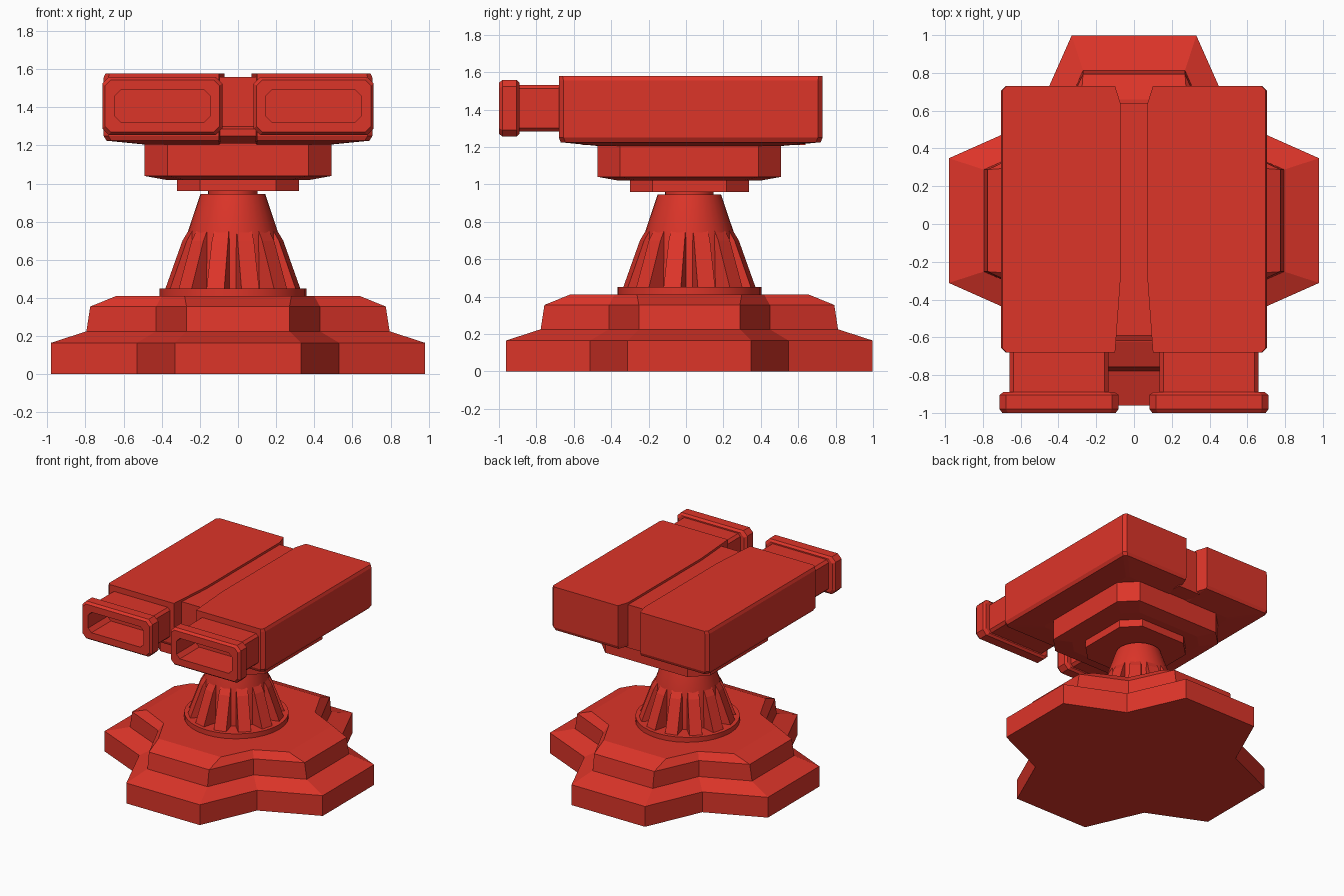
import bpy, bmesh, math

if "Cube" in bpy.data.objects:
    bpy.data.objects.remove(bpy.data.objects["Cube"])

RED = bpy.data.materials.new("red_paint")
RED.diffuse_color = (0.72, 0.035, 0.022, 1)
RED.use_nodes = True
RED.node_tree.nodes["Principled BSDF"].inputs["Base Color"].default_value = RED.diffuse_color
CY = 0.018  # shared y centre of the base and plates


def loft(name, rings, smooth=False):
    """Skin a list of equal-length point rings and cap both ends."""
    bm = bmesh.new()
    vs = [[bm.verts.new(p) for p in ring] for ring in rings]
    n = len(rings[0])
    for a, b in zip(vs, vs[1:]):
        for i in range(n):
            j = (i + 1) % n
            bm.faces.new((a[i], a[j], b[j], b[i]))
    bm.faces.new(vs[0][::-1])
    bm.faces.new(vs[-1])
    bmesh.ops.recalc_face_normals(bm, faces=bm.faces)
    me = bpy.data.meshes.new(name)
    bm.to_mesh(me)
    bm.free()
    me.materials.append(RED)
    ob = bpy.data.objects.new(name, me)
    bpy.context.collection.objects.link(ob)
    if smooth:
        bpy.ops.object.select_all(action='DESELECT')
        ob.select_set(True)
        bpy.context.view_layer.objects.active = ob
        bpy.ops.object.shade_smooth_by_angle(angle=math.radians(30))
    return ob


def cross(tip, half, notch, z):
    """Four-armed footprint: flared arms meeting at notch corners."""
    pts = []
    for k in range(4):
        c, s = round(math.cos(k * math.pi / 2)), round(math.sin(k * math.pi / 2))
        for x, y in ((tip, -half), (tip, half), (notch, notch)):
            pts.append((x * c - y * s, x * s + y * c + CY, z))
    return pts


def chamfered(hx, hy, ch):
    return [(hx, -hy + ch), (hx, hy - ch), (hx - ch, hy), (-hx + ch, hy),
            (-hx, hy - ch), (-hx, -hy + ch), (-hx + ch, -hy), (hx - ch, -hy)]


def plate(hx, hy, ch, z):
    return [(x, y + CY, z) for x, y in chamfered(hx, hy, ch)]


def circle(r, z, n=32):
    return [(NX + r * math.cos(2 * math.pi * i / n),
             CY + r * math.sin(2 * math.pi * i / n), z) for i in range(n)]


# Stepped four-armed base
loft("base", [cross(0.98, 0.33, 0.53, 0), cross(0.98, 0.33, 0.53, 0.165),
              cross(0.795, 0.27, 0.43, 0.225), cross(0.775, 0.27, 0.43, 0.355),
              cross(0.64, 0.28, 0.40, 0.41)])

# Neck: collar disc, core cone and pivot pin
NX = -0.027
loft("neck_collar", [circle(0.385, 0.40), circle(0.385, 0.45)], True)
loft("neck_core", [circle(0.25, 0.44), circle(0.237, 0.745), circle(0.17, 0.945)], True)
loft("pivot_pin", [circle(0.13, 0.94), circle(0.13, 0.97)], True)

# Ring of tapered fins round the neck
for k in range(12):
    a = math.radians(15 + 30 * k)
    c, s = math.cos(a), math.sin(a)
    rings = []
    for z, r, w in ((0.445, 0.355, 0.048), (0.70, 0.262, 0.044), (0.75, 0.232, 0.040)):
        rings.append([(NX + u * c - v * s, CY + u * s + v * c, z)
                      for u, v in ((0.18, -w), (r, -w), (r, w), (0.18, w))])
    loft(f"neck_fin_{k + 1}", rings)

# Turntable plates under the launcher
loft("lower_plate", [plate(0.32, 0.318, 0.12, 0.96), plate(0.32, 0.318, 0.12, 1.03)])
loft("upper_plate", [plate(0.38, 0.38, 0.10, 1.02), plate(0.49, 0.49, 0.12, 1.04),
                     plate(0.49, 0.49, 0.12, 1.215)])

# Centre spine joining both housings
loft("centre_spine", [[(x, y, z) for x, y in
                       ((-0.1, y0), (0.1, y0), (0.1, 0.64), (-0.1, 0.64))]
                      for z, y0 in ((1.21, -0.55), (1.25, -0.62), (1.285, -0.62),
                                    (1.30, -0.59), (1.56, -0.59))])


def housing_ring(side, outer, y0, y1, ch, z):
    pts = [(0.072, -0.30), (0.10, y0), (outer - ch, y0), (outer, y0 + ch),
           (outer, y1 - ch), (outer - ch, y1), (0.10, y1), (0.072, min(0.64, y1 - 0.05))]
    return [(side * x, y, z) for x, y in pts]


def barrel_ring(side, hw, hz, ch, y):
    return [(side * (0.397 + x), y, 1.407 + z) for x, z in chamfered(hw, hz, ch)]


for side, label in ((-1, "left"), (1, "right")):
    # Long box housing with a shallow sloped underside
    loft(f"{label}_housing", [housing_ring(side, 0.49, -0.47, 0.51, 0.02, 1.205),
                              housing_ring(side, 0.69, -0.67, 0.72, 0.025, 1.225),
                              housing_ring(side, 0.705, -0.68, 0.73, 0.025, 1.25),
                              housing_ring(side, 0.705, -0.68, 0.73, 0.025, 1.555),
                              housing_ring(side, 0.695, -0.68, 0.73, 0.02, 1.578)])
    # Rectangular barrel with flared hollow muzzle
    loft(f"{label}_barrel", [barrel_ring(side, 0.262, 0.125, 0.02, -0.65),
                             barrel_ring(side, 0.262, 0.125, 0.02, -0.89),
                             barrel_ring(side, 0.295, 0.135, 0.03, -0.89),
                             barrel_ring(side, 0.315, 0.152, 0.035, -0.905),
                             barrel_ring(side, 0.315, 0.152, 0.035, -0.98),
                             barrel_ring(side, 0.300, 0.137, 0.03, -1.0),
                             barrel_ring(side, 0.250, 0.083, 0.03, -1.0),
                             barrel_ring(side, 0.250, 0.083, 0.03, -0.75)])
